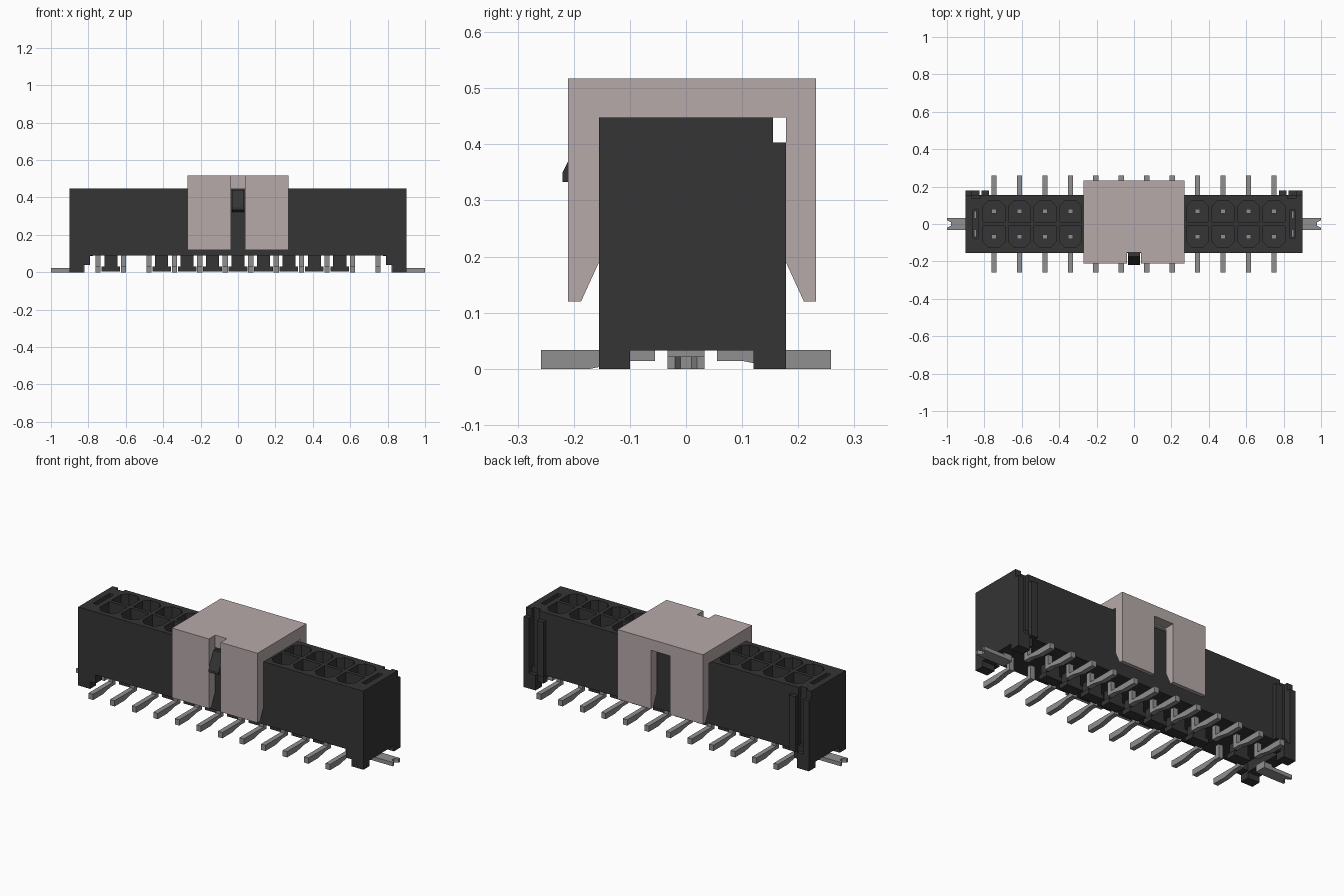
import bpy
import bmesh
import math
from mathutils import Vector

if "Cube" in bpy.data.objects:
    bpy.data.objects.remove(bpy.data.objects["Cube"], do_unlink=True)


def material(name, rgb):
    m = bpy.data.materials.new(name)
    m.use_nodes = True
    m.diffuse_color = (*rgb, 1)
    m.node_tree.nodes["Principled BSDF"].inputs["Base Color"].default_value = (*rgb, 1)
    return m


BLACK = material("black plastic", (0.035, 0.035, 0.035))
METAL = material("grey metal", (0.28, 0.28, 0.28))
CAP = material("pinkish grey plastic", (0.47, 0.40, 0.40))


def prism(bm, points, axis, lo, hi):
    """Extrude a 2D outline along an axis; the outline fills the other two axes in order."""
    def place(p, d):
        c = list(p)
        c.insert(axis, d)
        return bm.verts.new(c)
    face = bm.faces.new([place(p, lo) for p in points])
    ext = bmesh.ops.extrude_face_region(bm, geom=[face])
    move = Vector((0, 0, 0))
    move[axis] = hi - lo
    bmesh.ops.translate(bm, vec=move, verts=[g for g in ext["geom"] if isinstance(g, bmesh.types.BMVert)])


def box(bm, x0, x1, y0, y1, z0, z1):
    x0, x1 = sorted((x0, x1))
    y0, y1 = sorted((y0, y1))
    prism(bm, [(x0, y0), (x1, y0), (x1, y1), (x0, y1)], 2, z0, z1)


def finish(bm, name, mat):
    bmesh.ops.recalc_face_normals(bm, faces=bm.faces)
    mesh = bpy.data.meshes.new(name)
    bm.to_mesh(mesh)
    bm.free()
    mesh.materials.append(mat)
    ob = bpy.data.objects.new(name, mesh)
    bpy.context.collection.objects.link(ob)
    return ob


def cut(ob, bm):
    cutter = finish(bm, "cutter", ob.data.materials[0])
    cutter.hide_render = True
    mod = ob.modifiers.new("cut", "BOOLEAN")
    mod.operation = "DIFFERENCE"
    mod.solver = "EXACT"
    mod.object = cutter
    bpy.context.view_layer.objects.active = ob
    bpy.ops.object.modifier_apply(modifier=mod.name)
    bpy.data.objects.remove(cutter, do_unlink=True)


PITCH = 0.136
COLUMNS = [(i - 5.5) * PITCH for i in range(12)]
ROW = 0.068
TOP = 0.448

# Housing with two rows of keyed sockets
bm = bmesh.new()
box(bm, -0.9, 0.9, -0.155, 0.155, 0.09, TOP)
housing = finish(bm, "housing", BLACK)
bm = bmesh.new()
h, c = 0.058, 0.03
for x in COLUMNS:
    for s in (-1, 1):
        outline = [(-h, -h), (h, -h), (h, h - c), (h - c, h), (c - h, h), (-h, h - c)]
        prism(bm, [(x + u, s * (ROW + v)) for u, v in outline], 2, 0.14, 0.5)
for s in (-1, 1):
    box(bm, s * 0.835, s * 0.862, -0.075, 0.075, 0.12, 0.5)
    box(bm, s * 0.82, s * 0.865, 0.135, 0.2, 0.12, 0.5)
cut(housing, bm)

# End walls, feet and rear ribs
bm = bmesh.new()
for s in (-1, 1):
    box(bm, s * 0.825, s * 0.9, -0.155, 0.155, 0.033, 0.09)
    box(bm, s * 0.825, s * 0.9, -0.155, -0.1, 0, 0.033)
    box(bm, s * 0.825, s * 0.9, 0.12, 0.178, 0, 0.088)
    box(bm, s * 0.79, s * 0.825, -0.155, -0.1, 0.04, 0.09)
    box(bm, s * 0.79, s * 0.825, 0.12, 0.155, 0.04, 0.09)
    for a, b in ((0.865, 0.9), (0.775, 0.815)):
        box(bm, s * a, s * b, 0.155, 0.178, 0.088, 0.403)
finish(bm, "end_feet_and_ribs", BLACK)

# Stepped spacers under the housing, between the columns
bm = bmesh.new()
for i, x in enumerate(COLUMNS[:-1]):
    if i not in (1, 10):
        m = x + PITCH / 2
        box(bm, m - 0.035, m + 0.035, -0.03, 0.03, 0.03, 0.09)
        box(bm, m - 0.05, m + 0.05, -0.03, 0.03, 0.004, 0.03)
finish(bm, "underside_spacers", BLACK)

# Locking wedge on the front
bm = bmesh.new()
prism(bm, [(-0.15, 0.32), (-0.19, 0.333), (-0.22, 0.333), (-0.22, 0.35), (-0.175, 0.44), (-0.15, 0.44)],
      0, -0.032, 0.032)
finish(bm, "front_latch", BLACK)

# Bent contacts: a post in each socket and a flat tail outside
bm = bmesh.new()
tail = [(0.258, 0), (0.17, 0), (0.1, 0.014), (0.055, 0.014), (0.055, 0.33),
        (0.081, 0.33), (0.081, 0.033), (0.258, 0.033)]
for x in COLUMNS:
    for s in (-1, 1):
        prism(bm, [(s * y, z) for y, z in tail], 0, x - 0.014, x + 0.014)
finish(bm, "contacts", METAL)

# Hold-down clips with notched tabs at both ends
bm = bmesh.new()
tab = [(0.82, -0.033), (1, -0.033), (1, -0.02), (0.978, -0.01), (0.978, 0.01), (1, 0.02), (1, 0.033), (0.82, 0.033)]
for s in (-1, 1):
    prism(bm, [(s * x, y) for x, y in tab], 2, 0, 0.022)
    box(bm, s * 0.82, s * 0.87, -0.033, 0.033, 0.022, 0.04)
    for y in (-0.05, 0.05):
        box(bm, s * 0.842, s * 0.855, y - 0.02, y + 0.02, 0.034, 0.38)
finish(bm, "hold_down_clips", METAL)

# Pick-and-place cap straddling the housing
bm = bmesh.new()
profile = [(-0.21, 0.12), (-0.187, 0.12), (-0.155, 0.19), (-0.155, TOP), (0.178, TOP), (0.178, 0.19),
           (0.21, 0.12), (0.232, 0.12), (0.232, 0.517), (-0.21, 0.517)]
prism(bm, profile, 0, -0.27, 0.27)
cap = finish(bm, "cap", CAP)
bm = bmesh.new()
box(bm, -0.037, 0.037, -0.3, -0.153, 0.05, 0.6)
box(bm, -0.06, 0.06, 0.17, 0.3, 0.05, 0.455)
cut(cap, bm)
